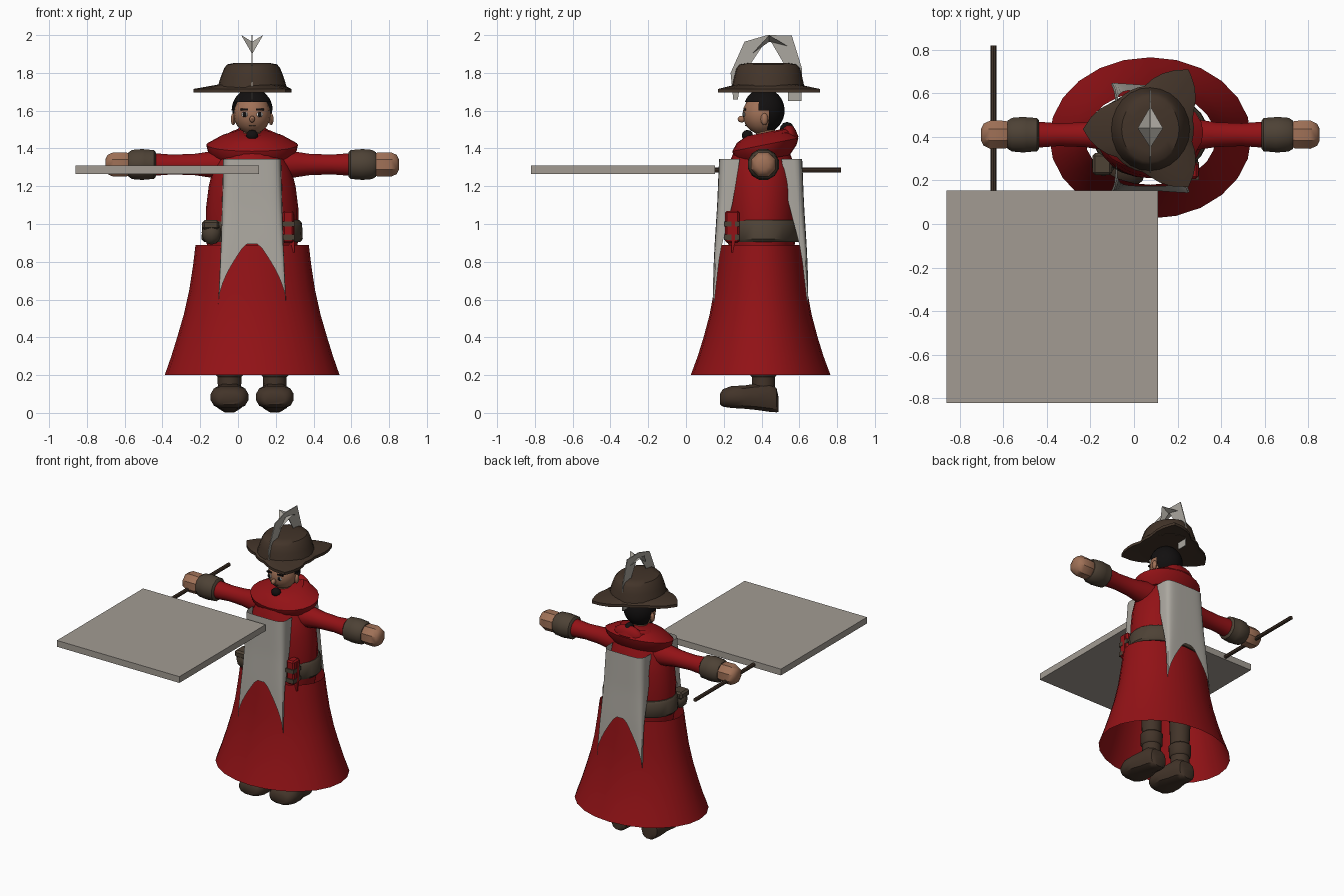
import bpy, bmesh, math
from mathutils import Matrix, Vector

if "Cube" in bpy.data.objects:
    bpy.data.objects.remove(bpy.data.objects["Cube"])

CX, CY = 0.075, 0.40          # axis of the figure


def material(name, r, g, b):
    m = bpy.data.materials.new(name)
    m.diffuse_color = (r, g, b, 1)
    m.use_nodes = True
    m.node_tree.nodes["Principled BSDF"].inputs["Base Color"].default_value = m.diffuse_color
    return m


RED = material("red cloth", .29, .006, .008)
GREY = material("pale cloth", .41, .39, .35)
STONE = material("pale stone", .36, .33, .29)
BROWN = material("dark leather", .055, .034, .022)
BELT = material("belt leather", .075, .054, .036)
SKIN = material("skin", .35, .165, .095)
BLACK = material("black hair", .006, .005, .005)
WHITE = material("eye white", .75, .72, .68)


def finish(name, bm, mat, angle=40):
    bmesh.ops.recalc_face_normals(bm, faces=bm.faces)
    me = bpy.data.meshes.new(name)
    bm.to_mesh(me)
    bm.free()
    me.materials.append(mat)
    for p in me.polygons:
        p.use_smooth = True
    me.set_sharp_from_angle(angle=math.radians(angle))
    ob = bpy.data.objects.new(name, me)
    bpy.context.collection.objects.link(ob)
    return ob


def loft(name, rings, mat, caps=True, closed=True, angle=40):
    bm = bmesh.new()
    rows = [[bm.verts.new(p) for p in r] for r in rings]
    n = len(rows[0])
    for a, b in zip(rows, rows[1:]):
        for i in range(n if closed else n - 1):
            j = (i + 1) % n
            bm.faces.new((a[i], a[j], b[j], b[i]))
    if caps:
        bm.faces.new(rows[0])
        bm.faces.new(rows[-1])
    return finish(name, bm, mat, angle)


def lathe(name, prof, mat, cx=CX, cy=CY, n=24, caps=True, tilt=0, angle=40):
    """Profile entries are (z, x radius, y radius)."""
    rings = []
    for z, rx, ry in prof:
        ring = []
        for i in range(n):
            a = 2 * math.pi * i / n
            y = ry * math.sin(a)
            ring.append((cx + rx * math.cos(a), cy + y, z + tilt * y))
        rings.append(ring)
    return loft(name, rings, mat, caps, angle=angle)


def tube_x(name, prof, side, mat, y=.41, z=1.315, n=12):
    """Round part along x; profile entries are (distance from axis, radius)."""
    rings = [[(CX + side * d, y + r * math.cos(2 * math.pi * (i + .5) / n),
               z + r * math.sin(2 * math.pi * (i + .5) / n)) for i in range(n)]
             for d, r in prof]
    return loft(name, rings, mat)


def box(name, c, size, mat, bevel=0):
    bm = bmesh.new()
    bmesh.ops.create_cube(bm, size=1, matrix=Matrix.Translation(c) @ Matrix.Diagonal((*size, 1)))
    if bevel:
        bmesh.ops.bevel(bm, geom=bm.edges[:], offset=bevel, segments=1, affect='EDGES')
    return finish(name, bm, mat, 25)


def ball(name, c, r, mat, u=16, v=10, drop=None):
    bm = bmesh.new()
    bmesh.ops.create_uvsphere(bm, u_segments=u, v_segments=v, radius=1,
                              matrix=Matrix.Translation(c) @ Matrix.Diagonal((*r, 1)))
    if drop:
        gone = [f for f in bm.faces if drop(f.calc_center_median())]
        bmesh.ops.delete(bm, geom=gone, context='FACES')
    return finish(name, bm, mat)


def lerp(table, t):
    """Piecewise linear lookup in a table with falling keys."""
    for (a, va), (b, vb) in zip(table, table[1:]):
        if t >= b:
            k = min(1, (a - t) / (a - b))
            return va + (vb - va) * k
    return table[-1][1]


# Held slab and rod
box("slab", (-.375, -.333, 1.287), (.97, .975, .045), STONE)
rod = [[(-.645 + .013 * math.cos(i * math.pi / 4), y, 1.285 + .013 * math.sin(i * math.pi / 4))
        for i in range(8)] for y in (.12, .82)]
loft("rod", rod, BROWN)

# Robe
lathe("skirt", [(.20, .463, .37), (.30, .428, .333), (.40, .397, .302), (.52, .362, .27),
                (.65, .333, .246), (.78, .313, .23), (.89, .30, .215)], RED, cy=.395, caps=False)
lathe("torso", [(.78, .22, .16), (.92, .245, .18), (1.08, .245, .19), (1.2, .23, .19),
                (1.3, .205, .18), (1.4, .15, .14)], RED)
lathe("belt", [(.905, .255, .19), (.92, .268, .2), (1.005, .264, .2), (1.02, .25, .19)], BELT, cy=.41)

# Tabard panels with a forked hem
centre_y = [(1.345, .175), (1.1, .165), (.9, .152), (.57, .135)]
edge_y = [(1.345, .285), (1.1, .245), (.95, .205), (.85, .18), (.57, .148)]
half_w = [(1.345, .153), (.9, .165), (.57, .18)]
for panel in ("front_tabard", "back_tabard"):
    rows = []
    for j in range(11):
        row = []
        for i in range(21):
            u = (i - 10) / 10
            hem = .895 - .32 * max(0, (abs(u) - .14) / .86)
            z = 1.345 + (hem - 1.345) * j / 10
            x = lerp(half_w, z) * math.sin(u * math.pi / 2) ** 1 if abs(u) < 1 else lerp(half_w, z) * u
            bend = 1 - math.sqrt(max(0, 1 - abs(u) ** 4))
            y = lerp(centre_y, z) + (lerp(edge_y, z) - lerp(centre_y, z)) * bend
            row.append((CX + x, y if panel == "front_tabard" else .79 - y, z))
        rows.append(row)
    loft(panel, rows, GREY, caps=False, closed=False)

# Mantle and rolled hood
lathe("mantle", [(1.34, .19, .13), (1.385, .235, .165), (1.42, .243, .175), (1.46, .17, .15),
                 (1.485, .09, .10)], RED, cy=.42, tilt=.2)
roll = []
for i in range(25):
    a = 2 * math.pi * i / 24
    roll.append([(CX + (.115 + .045 * math.cos(b)) * math.cos(a),
                  .44 + (.11 + .045 * math.cos(b)) * math.sin(a),
                  1.435 + .045 * math.sin(b) + .028 * math.sin(a))
                 for b in [k * math.pi / 4 for k in range(8)]])
loft("hood_roll", roll, RED, caps=False)
ball("hood_back", (CX, .545, 1.455), (.11, .045, .07), RED)

# Arms, cuffs and hands
for side, tag in ((-1, "right"), (1, "left")):
    tube_x(tag + "_sleeve", [(.12, .085), (.2, .075), (.3, .059), (.42, .054), (.52, .062), (.59, .068)],
           side, RED)
    tube_x(tag + "_cuff", [(.51, .066), (.52, .079), (.57, .083), (.578, .085), (.635, .08), (.655, .067)],
           side, BELT)
    tube_x(tag + "_hand", [(.63, .052), (.665, .069), (.735, .07), (.765, .055), (.777, .03)],
           side, SKIN, n=8)

# Legs and boots
for x, tag in ((-.045, "right"), (.195, "left")):
    lathe(tag + "_leg", [(.05, .06, .06), (.19, .063, .063), (.2, .072, .072), (.27, .075, .075),
                         (.28, .064, .064), (.85, .085, .085)], BROWN, cx=x, cy=.41, n=14)
    foot = []
    # entries: y, half width, bottom, top
    for y, w, lo, hi in ((.18, .055, .045, .10), (.195, .082, .033, .125), (.24, .1, .026, .142),
                         (.31, .098, .022, .145), (.37, .08, .016, .155), (.44, .074, .006, .16),
                         (.48, .06, .003, .13), (.49, .04, .005, .08)):
        foot.append([(x + w * (1 if abs(math.cos(a)) > .9 else .84 if abs(math.cos(a)) > .6 else .42)
                      * (1 if math.cos(a) > 0 else -1), y,
                      (lo + hi) / 2 + (hi - lo) / 2 * max(-1, min(1, 1.06 * math.sin(a))))
                     for a in [(k + .5) * math.pi / 6 for k in range(12)]])
    loft(tag + "_boot", foot, BROWN)

# Belt pouches
ball("brown_pouch", (-.14, .275, .955), (.055, .055, .065), BELT, 10, 6)
box("brown_pouch_flap", (-.145, .275, .995), (.09, .1, .05), BELT, .012)
box("red_pouch", (.265, .245, .985), (.06, .075, .17), RED, .01)
box("red_pouch_strap", (.285, .25, .95), (.03, .02, .2), RED)
for z in (.93, 1.0):
    box("pouch_band", (.265, .243, z), (.066, .083, .028), BELT)

# Head, hair and face
lathe("neck", [(1.42, .05, .05), (1.53, .045, .05)], SKIN, cy=.42, n=12)
ball("head", (CX, .40, 1.582), (.098, .1, .107), SKIN)
ball("hair", (CX, .412, 1.6), (.109, .11, .118), BLACK, 24, 16,
     drop=lambda p: (p.z < 1.65 and p.y < .375) or (p.z < 1.6 and p.y < .43))
ball("hair_tail", (CX, .535, 1.495), (.03, .04, .045), BLACK, 10, 6)
ball("goatee", (CX, .325, 1.468), (.034, .03, .03), BLACK, 10, 6)
ball("nose", (CX, .295, 1.555), (.015, .022, .018), SKIN, 10, 6)
box("mouth", (CX, .317, 1.522), (.035, .008, .005), BROWN)
for s in (-1, 1):
    ball("ear", (CX + s * .1, .415, 1.555), (.014, .02, .032), SKIN, 10, 6)
    ball("eye", (CX + s * .04, .307, 1.58), (.018, .005, .014), WHITE, 12, 6)
    ball("pupil", (CX + s * .04, .304, 1.58), (.011, .005, .014), BLACK, 12, 6)
    box("eyebrow", (CX + s * .042, .311, 1.607), (.042, .012, .01), BLACK)

# Hat: round crown on a three-pointed brim
HX, HY = .075, .435
lathe("hat_crown", [(1.70, .19, .195), (1.735, .18, .19), (1.78, .166, .18), (1.825, .148, .168),
                    (1.845, .132, .15), (1.853, .09, .1)], BROWN, cx=HX, cy=HY)
tips = ((180, .31), (57.5, .325), (-56.5, .318))


def brim_radius(deg):
    best = .2
    for t, r in tips:
        off = abs((deg - t + 180) % 360 - 180)
        best = max(best, r - (r - .2) * off / 40)
    return best


inner, outer, under, under_in = [], [], [], []
for t in [tp[0] + k * 10 for tp in ((-180, 0), (-56.5, 0), (57.5, 0)) for k in range(12)]:
    a, r = math.radians(t), brim_radius(t)
    for ring, q, z in ((inner, .17, 1.74), (outer, r, 1.715), (under, r, 1.696), (under_in, .1, 1.71)):
        ring.append((HX + q * math.cos(a), HY + q * math.sin(a), z))
loft("hat_brim", [inner, outer, under, under_in], BROWN)

# Plume arching over the hat, with a folded top
arch = ((.25, 1.66, .275, 1.66), (.236, 1.80, .29, 1.77), (.31, 1.965, .35, 1.86),
        (.43, 2.0, .42, 1.965), (.56, 1.998, .45, 1.965), (.615, 1.82, .535, 1.82),
        (.612, 1.65, .54, 1.65))
loft("plume", [[(CX - .003, a, b), (CX + .003, a, b), (CX + .003, c, d), (CX - .003, c, d)]
               for a, b, c, d in arch], GREY)
bm = bmesh.new()
keel_f, keel_b, left, right, mid = [bm.verts.new(p) for p in (
    (CX, .35, 1.90), (CX, .54, 1.94), (CX - .058, .44, 2.0), (CX + .058, .44, 2.0), (CX, .44, 1.965))]
for tri in ((keel_f, mid, left), (keel_f, right, mid), (keel_b, left, mid), (keel_b, mid, right)):
    bm.faces.new(tri)
finish("plume_fold", bm, GREY, 10)
